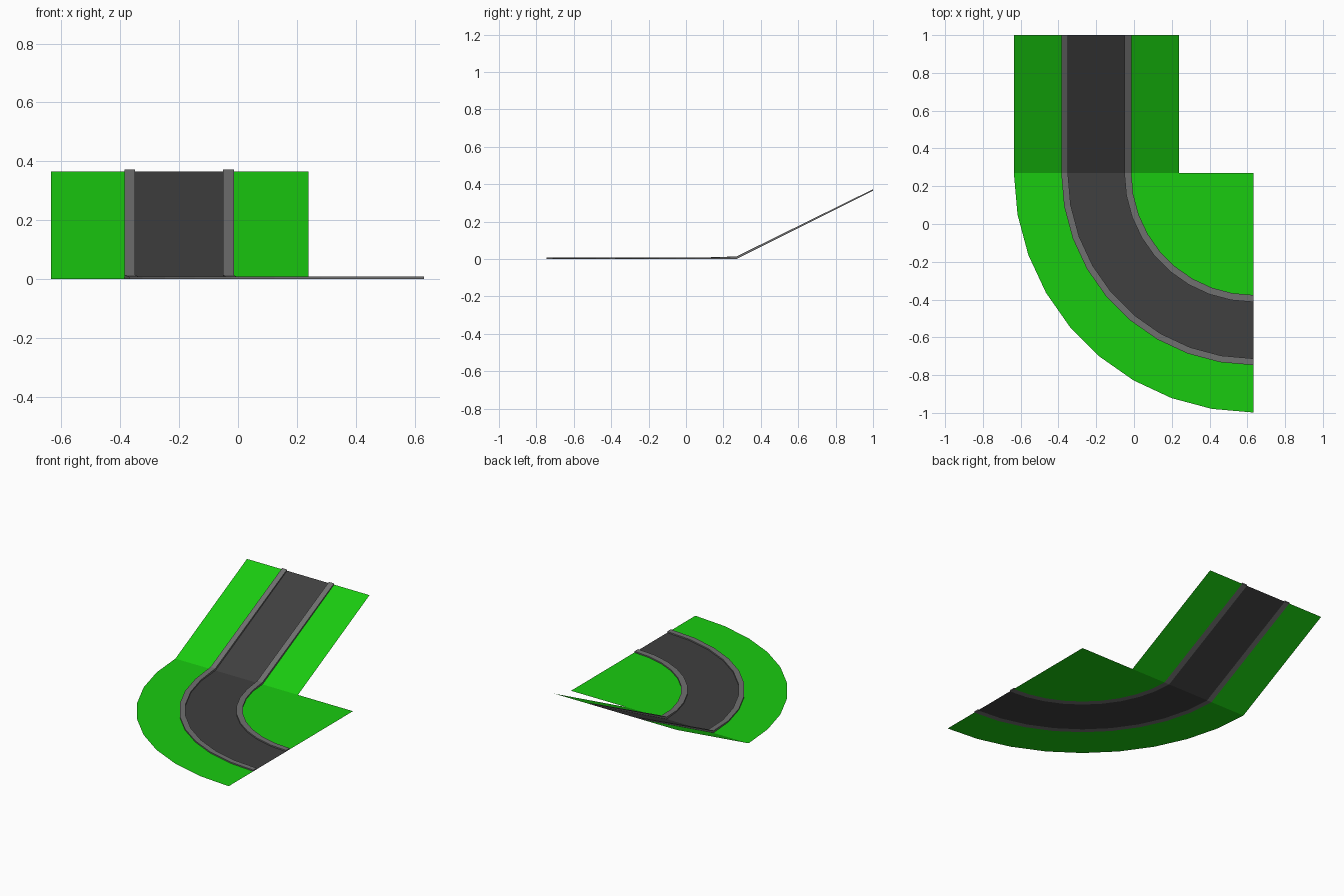
import bpy, bmesh
from math import radians, cos, sin

if "Cube" in bpy.data.objects:
    bpy.data.objects.remove(bpy.data.objects["Cube"])

CX, CY = 0.632, 0.27          # centre of the bend
RAMP_END, RAMP_Z = 1.0, 0.365
STEPS = 9
CURB_H, JOINT_H = 0.008, 0.0135


def material(name, rgb):
    m = bpy.data.materials.new(name)
    m.diffuse_color = (*rgb, 1)
    m.use_nodes = True
    m.node_tree.nodes["Principled BSDF"].inputs["Base Color"].default_value = m.diffuse_color
    return m


GREEN = material("grass_green", (0.01, 0.6, 0.005))
ASPHALT = material("asphalt", (0.05, 0.05, 0.05))
KERB = material("kerb_grey", (0.16, 0.16, 0.16))


def station(i, r, h=0.0):
    """Point at radius r: stations 0-9 follow the bend, 10 is the ramp top."""
    if i > STEPS:
        return (CX - r, RAMP_END, RAMP_Z + h)
    a = radians(270 - 90 * i / STEPS)
    return (CX + r * cos(a), CY + r * sin(a), h)


def build(name, bm, mat):
    bmesh.ops.remove_doubles(bm, verts=bm.verts, dist=1e-5)
    bmesh.ops.recalc_face_normals(bm, faces=bm.faces)
    me = bpy.data.meshes.new(name)
    bm.to_mesh(me)
    bm.free()
    me.materials.append(mat)
    ob = bpy.data.objects.new(name, me)
    bpy.context.collection.objects.link(ob)


def strip(name, r0, r1, mat, first=0, last=STEPS + 1):
    """Thin flat band between two radii."""
    bm = bmesh.new()
    rows = [[bm.verts.new(station(i, r)) for r in (r1, r0)]
            for i in range(first, last + 1)]
    for a, b in zip(rows, rows[1:]):
        bm.faces.new((a[0], a[1], b[1], b[0]))
    build(name, bm, mat)
    me = bpy.data.objects[name].data
    if me.polygons[0].normal.z < 0:
        me.flip_normals()


def curb(name, r0, r1):
    """Closed box section swept along the road, taller at the ramp joint."""
    bm = bmesh.new()
    rows = []
    for i in range(STEPS + 2):
        h = JOINT_H if i == STEPS else CURB_H
        rows.append([bm.verts.new(station(i, r, z))
                     for r, z in ((r0, 0), (r1, 0), (r1, h), (r0, h))])
    for a, b in zip(rows, rows[1:]):
        for k in range(4):
            n = (k + 1) % 4
            bm.faces.new((a[k], a[n], b[n], b[k]))
    bm.faces.new(rows[0])
    bm.faces.new(rows[-1])
    build(name, bm, KERB)


# road surface and its raised edges
strip("road", 0.683, 0.982, ASPHALT)
curb("inner_curb", 0.646, 0.683)
curb("outer_curb", 0.982, 1.017)

# grass verges
strip("outer_grass", 1.017, 1.268, GREEN)
strip("inner_ramp_grass", 0.393, 0.646, GREEN, first=STEPS)

# flat corner of grass inside the bend
bm = bmesh.new()
bm.faces.new([bm.verts.new((CX, CY, 0))] +
             [bm.verts.new(station(i, 0.646)) for i in range(STEPS, -1, -1)])
build("inner_corner_grass", bm, GREEN)
me = bpy.data.objects["inner_corner_grass"].data
if me.polygons[0].normal.z < 0:
    me.flip_normals()
